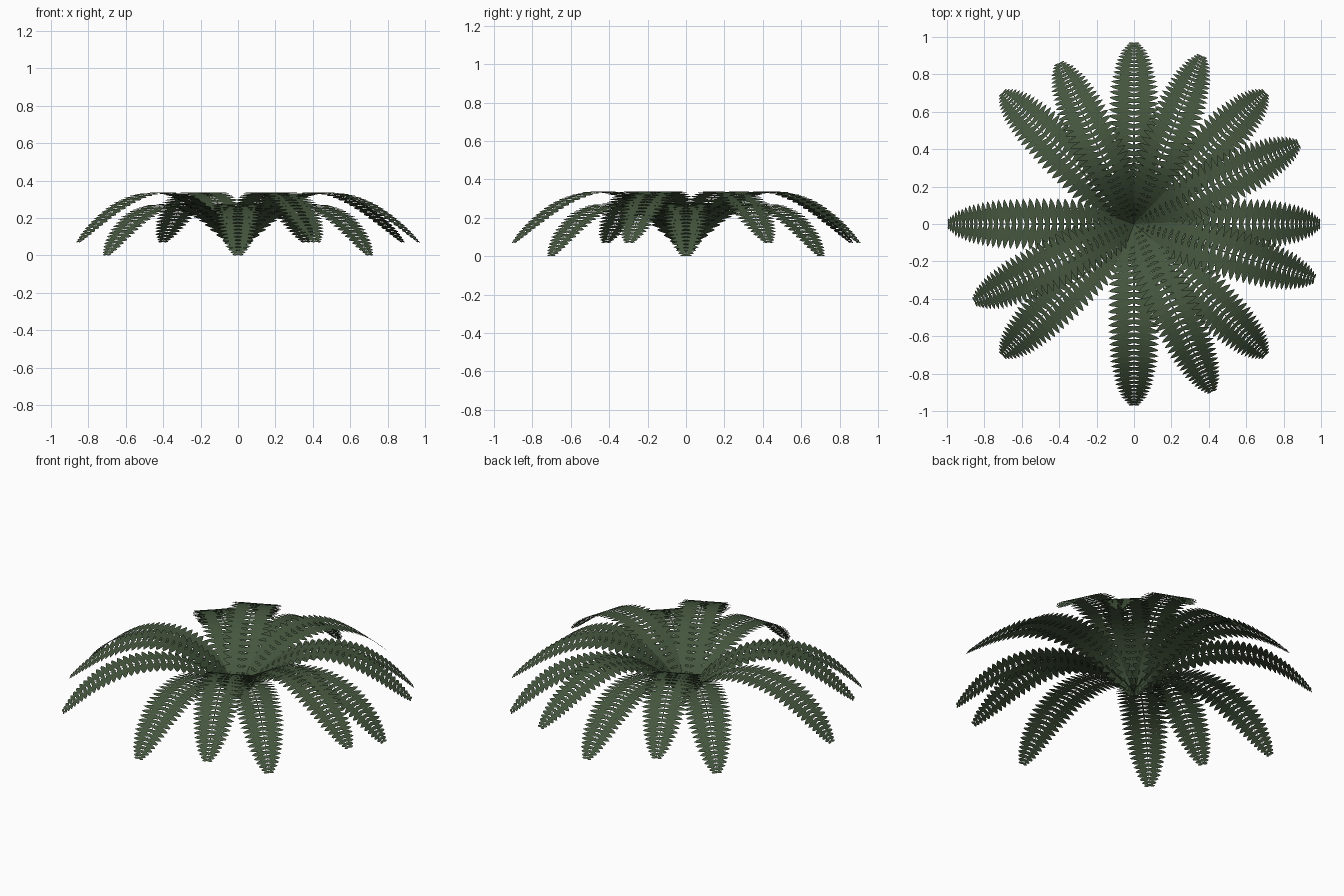
import bpy, bmesh, math
from mathutils import Vector

if "Cube" in bpy.data.objects:
    bpy.data.objects.remove(bpy.data.objects["Cube"])

green = bpy.data.materials.new("fern_green")
green.diffuse_color = (0.058, 0.092, 0.047, 1)
green.use_nodes = True
green.node_tree.nodes["Principled BSDF"].inputs["Base Color"].default_value = green.diffuse_color

# Arching profiles (radius, height) of the two frond layers
LOW = [(0.0, 0.03), (0.1, 0.125), (0.2, 0.195), (0.33, 0.25), (0.46, 0.272), (0.6, 0.262),
       (0.72, 0.225), (0.82, 0.168), (0.91, 0.095), (1.0, 0.0)]
HIGH = [(0.0, 0.03), (0.1, 0.15), (0.2, 0.235), (0.32, 0.302), (0.45, 0.333), (0.57, 0.327),
        (0.7, 0.285), (0.81, 0.222), (0.91, 0.148), (1.0, 0.07)]
# Half width of the frond along its length
WIDTH = [(0, 0.05), (0.12, 0.10), (0.3, 0.135), (0.5, 0.14), (0.7, 0.13), (0.85, 0.10),
         (0.94, 0.065), (1.0, 0.025)]


def lerp_table(tab, x):
    for (a, va), (b, vb) in zip(tab, tab[1:]):
        if x <= b:
            return va + (vb - va) * (x - a) / (b - a)
    return tab[-1][1]


def smooth_path(pts, n=12):
    # Catmull-Rom samples through the profile
    p = [Vector(q) for q in pts]
    p = [2 * p[0] - p[1]] + p + [2 * p[-1] - p[-2]]
    out = []
    for i in range(1, len(p) - 2):
        a, b, c, d = p[i - 1:i + 3]
        for k in range(n):
            t = k / n
            out.append(0.5 * (2 * b + (c - a) * t + (2 * a - 5 * b + 4 * c - d) * t * t
                              + (3 * b - a - 3 * c + d) * t ** 3))
    return out + [p[-2]]


def make_frond(name, profile, angle, length, pairs=34):
    path = smooth_path(profile)
    dist = [0.0]
    for a, b in zip(path, path[1:]):
        dist.append(dist[-1] + (b - a).length)
    total = dist[-1]

    def at(s):
        # point and tangent at fraction s of the arc length
        d = s * total
        i = 0
        while i < len(path) - 2 and dist[i + 1] < d:
            i += 1
        tan = (path[i + 1] - path[i]).normalized()
        return path[i] + tan * (d - dist[i]), tan

    ca, sa = math.cos(angle), math.sin(angle)
    bm = bmesh.new()

    def vert(rz, side):
        x = rz.x * length
        return bm.verts.new((ca * x - sa * side, sa * x + ca * side, max(rz.y, 0)))

    # central stem: a narrow ribbon
    prev = None
    for i in range(41):
        p, _ = at(i / 40)
        w = 0.007 * (1 - 0.8 * i / 40)
        pair = (vert(p, -w), vert(p, w))
        if prev:
            bm.faces.new((prev[0], pair[0], pair[1], prev[1]))
        prev = pair

    # flat pointed leaflets in mirrored pairs, denser toward the tip
    def spot(t):
        return 1 - (1 - t) ** 1.25
    outline = [(0, -0.55), (0.3, -1), (0.62, -0.92), (0.85, -0.5), (1, 0),
               (0.85, 0.5), (0.62, 0.92), (0.3, 1), (0, 0.55)]
    for k in range(pairs):
        s = spot((k + 0.3) / pairs)
        gap = (spot((k + 1) / pairs) - spot(k / pairs)) * total
        half = max(gap * 0.53, 0.008)
        reach = lerp_table(WIDTH, s)
        p, tan = at(s)
        for sgn in (1, -1):
            vs = []
            for u, v in outline:
                along = u * reach * 0.16 + v * half
                vs.append(vert(p + tan * along, sgn * u * reach))
            bm.faces.new(vs if sgn > 0 else vs[::-1])
    for f in bm.faces:
        f.normal_update()
        if f.normal.z < 0:
            f.normal_flip()
    me = bpy.data.meshes.new(name)
    bm.to_mesh(me)
    bm.free()
    me.materials.append(green)
    ob = bpy.data.objects.new(name, me)
    bpy.context.collection.objects.link(ob)


# Lower ring: eight evenly spaced fronds
for i in range(8):
    make_frond(f"lower_frond_{i + 1}", LOW, math.radians(45 * i), 0.97 if i % 4 == 2 else 0.995)

# Upper layer: six raised fronds between them
for i, (deg, ln) in enumerate([(26, 0.98), (68, 0.97), (115, 0.95), (206, 0.95), (295, 0.99), (343, 1.01)]):
    make_frond(f"upper_frond_{i + 1}", HIGH, math.radians(deg), ln)
